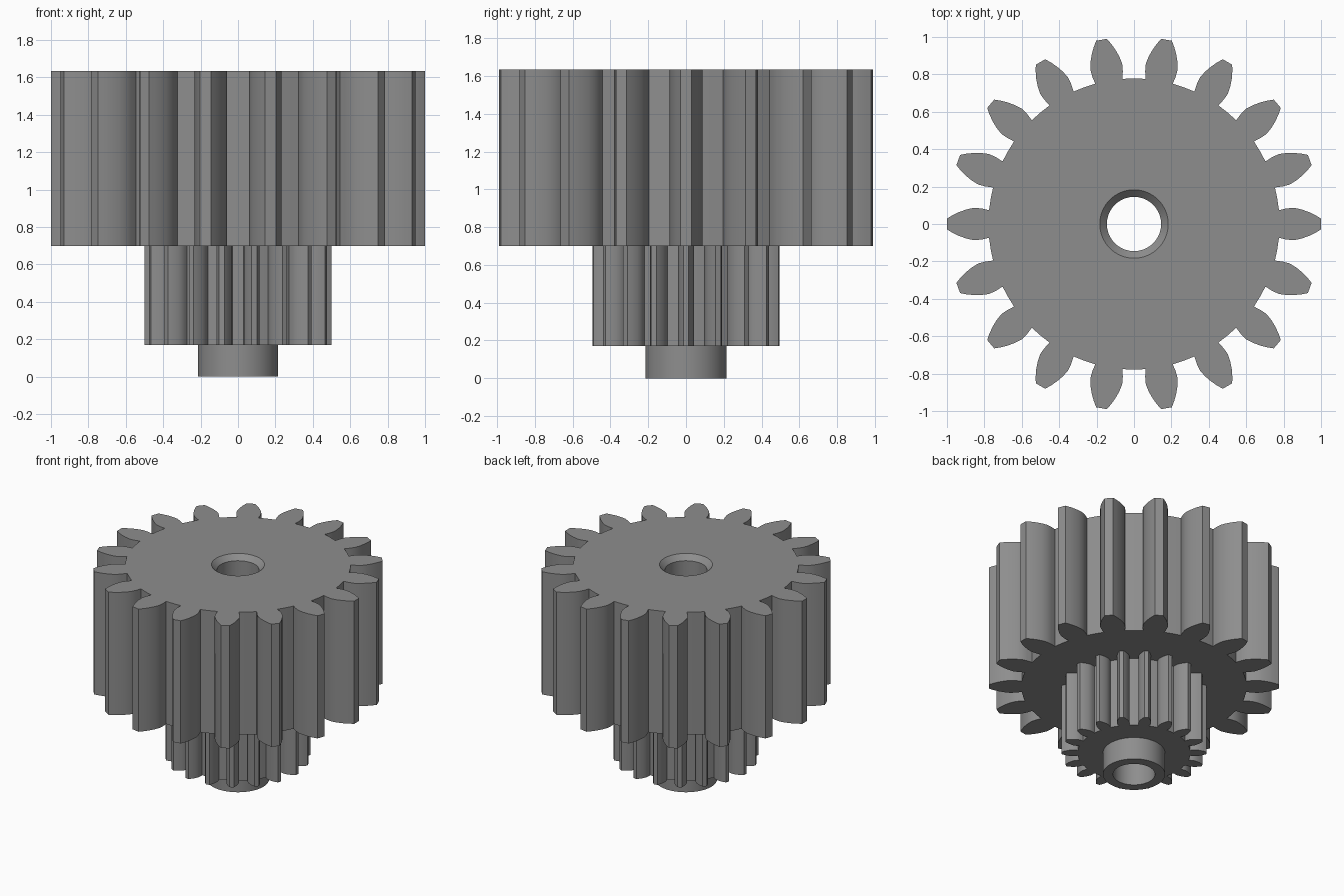
import bpy, bmesh, math

if "Cube" in bpy.data.objects:
    bpy.data.objects.remove(bpy.data.objects["Cube"])

steel = bpy.data.materials.new("grey_metal")
steel.diffuse_color = (0.27, 0.27, 0.27, 1)
steel.use_nodes = True
steel.node_tree.nodes["Principled BSDF"].inputs["Base Color"].default_value = steel.diffuse_color

TEETH = 18
# Tooth flank from root to tip: (radius, half width) for a gear of radius 1
FLANK = [(0.775, 0.074), (0.815, 0.083), (0.855, 0.0865), (0.895, 0.078),
         (0.935, 0.064), (0.97, 0.047), (1.0, 0.029)]


def finish(bm, name):
    """Turn a bmesh into a named, shaded object."""
    bmesh.ops.recalc_face_normals(bm, faces=bm.faces)
    mesh = bpy.data.meshes.new(name)
    bm.to_mesh(mesh)
    bm.free()
    mesh.materials.append(steel)
    ob = bpy.data.objects.new(name, mesh)
    bpy.context.collection.objects.link(ob)
    return ob


def prism(name, outline, z0, z1):
    """Closed outline extruded from z0 to z1."""
    bm = bmesh.new()
    base = bm.faces.new([bm.verts.new((x, y, z0)) for x, y in outline])
    top = bmesh.ops.extrude_face_region(bm, geom=[base], use_keep_orig=True)
    verts = [g for g in top["geom"] if isinstance(g, bmesh.types.BMVert)]
    bmesh.ops.translate(bm, verts=verts, vec=(0, 0, z1 - z0))
    return finish(bm, name)


def gear_outline(radius):
    pts = []
    tooth = [(r, -w) for r, w in FLANK] + [(r, w) for r, w in reversed(FLANK)]
    for i in range(TEETH):
        a = i * math.tau / TEETH
        c, s = math.cos(a), math.sin(a)
        pts += [(radius * (r * c - w * s), radius * (r * s + w * c)) for r, w in tooth]
        # middle of the valley after this tooth
        m = a + math.pi / TEETH
        pts.append((radius * 0.778 * math.cos(m), radius * 0.778 * math.sin(m)))
    return pts


def circle(radius, n=64):
    return [(radius * math.cos(i * math.tau / n), radius * math.sin(i * math.tau / n))
            for i in range(n)]


# Two stacked gears and the collar below them
parts = [prism("large_gear", gear_outline(1.0), 0.70, 1.635),
         prism("small_gear", gear_outline(0.5), 0.17, 0.70),
         prism("collar", circle(0.215), 0.0, 0.17)]

# Bore cutter: straight shaft hole with a chamfered mouth at the top
bm = bmesh.new()
rings = []
for r, z in [(0.145, -0.1), (0.145, 1.597), (0.183, 1.635), (0.183, 1.75)]:
    rings.append([bm.verts.new((x, y, z)) for x, y in circle(r)])
for a, b in zip(rings, rings[1:]):
    for i in range(len(a)):
        j = (i + 1) % len(a)
        bm.faces.new((a[i], a[j], b[j], b[i]))
bm.faces.new(rings[0])
bm.faces.new(rings[-1])
cutter = finish(bm, "bore_cutter")
cutter.hide_render = True
cutter.display_type = 'WIRE'

# Cut the bore through every part, then shade
for ob in parts:
    mod = ob.modifiers.new("bore", 'BOOLEAN')
    mod.operation = 'DIFFERENCE'
    mod.solver = 'EXACT'
    mod.object = cutter
    bpy.ops.object.select_all(action='DESELECT')
    ob.select_set(True)
    bpy.context.view_layer.objects.active = ob
    bpy.ops.object.modifier_apply(modifier=mod.name)
    bpy.ops.object.shade_smooth_by_angle(angle=math.radians(25))

bpy.data.objects.remove(cutter)
